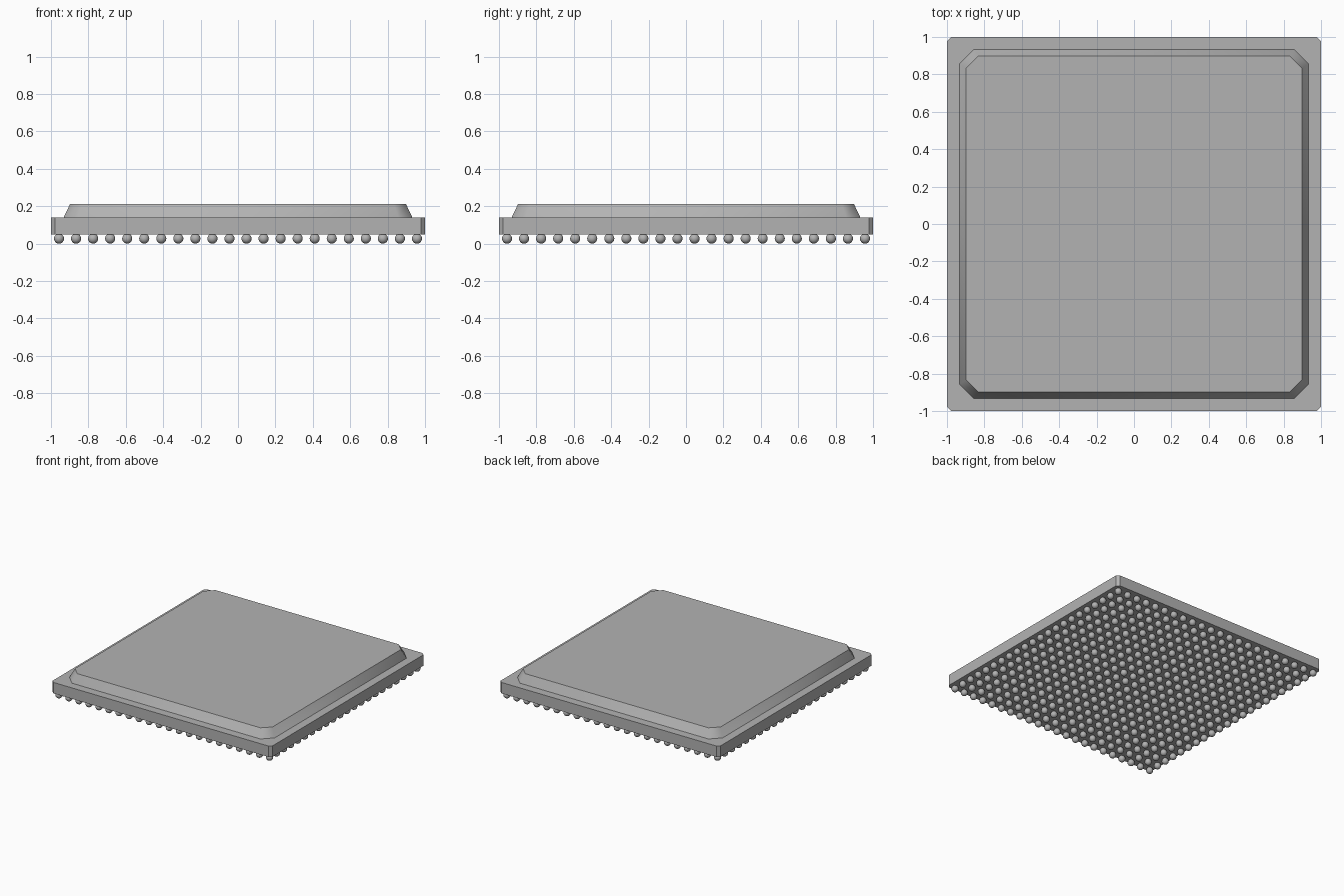
import bpy
import bmesh
import math

cube = bpy.data.objects.get("Cube")
if cube:
    bpy.data.objects.remove(cube, do_unlink=True)

# One grey for the whole package
grey = bpy.data.materials.new("mid grey")
colour = (0.45, 0.45, 0.45, 1)
grey.use_nodes = True
grey.diffuse_color = colour
grey.node_tree.nodes["Principled BSDF"].inputs["Base Color"].default_value = colour


def add_object(name, bm):
    mesh = bpy.data.meshes.new(name)
    bmesh.ops.recalc_face_normals(bm, faces=bm.faces)
    bm.to_mesh(mesh)
    bm.free()
    mesh.materials.append(grey)
    obj = bpy.data.objects.new(name, mesh)
    bpy.context.collection.objects.link(obj)
    return obj


def smooth(obj, degrees):
    bpy.ops.object.select_all(action="DESELECT")
    obj.select_set(True)
    bpy.context.view_layer.objects.active = obj
    bpy.ops.object.shade_smooth_by_angle(angle=math.radians(degrees))


def cut_square(half, cut):
    """Outline of a square with its corners cut off."""
    points = []
    a, b = half, half - cut
    for k in range(4):
        c, s = round(math.cos(k * math.pi / 2)), round(math.sin(k * math.pi / 2))
        points += [(x * c - y * s, x * s + y * c) for x, y in ((a, b), (b, a))]
    return points


def cut_slab(name, bottom, top):
    """Closed slab between two cut squares, each (half, cut, z)."""
    bm = bmesh.new()
    rings = [[bm.verts.new((x, y, z)) for x, y in cut_square(half, cut)]
             for half, cut, z in (bottom, top)]
    low, high = rings
    bm.faces.new(low[::-1])
    bm.faces.new(high)
    for i in range(len(low)):
        j = (i + 1) % len(low)
        bm.faces.new((low[i], low[j], high[j], high[i]))
    return add_object(name, bm)


# Flat board with small corner cuts
cut_slab("substrate", (1.0, 0.022, 0.05), (1.0, 0.022, 0.14))

# Tapered lid whose sides blend around the corners
lid = cut_slab("lid", (0.932, 0.075, 0.14), (0.898, 0.065, 0.212))
smooth(lid, 50)

# Solder balls in a full square grid
count, reach, radius = 22, 0.957, 0.027
step = 2 * reach / (count - 1)
bm = bmesh.new()
bmesh.ops.create_uvsphere(bm, u_segments=16, v_segments=10, radius=radius)
bmesh.ops.translate(bm, verts=bm.verts, vec=(-reach, -reach, radius))
balls = add_object("solder_balls", bm)
smooth(balls, 60)
for axis in range(2):
    array = balls.modifiers.new("grid", "ARRAY")
    array.count = count
    array.use_relative_offset = False
    array.use_constant_offset = True
    offset = [0, 0, 0]
    offset[axis] = step
    array.constant_offset_displace = offset
